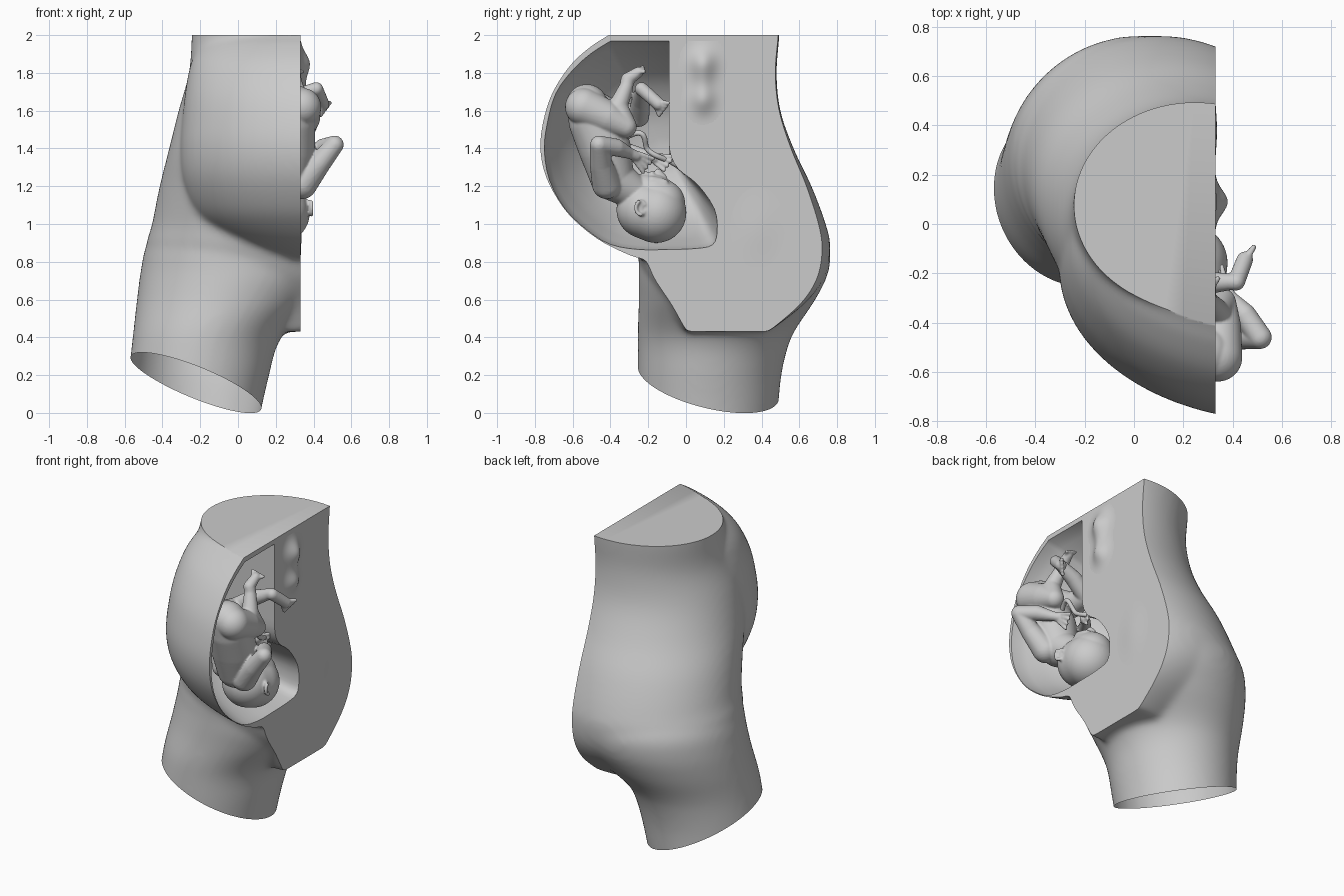
import bpy, bmesh, math
from mathutils import Vector

if "Cube" in bpy.data.objects:
    bpy.data.objects.remove(bpy.data.objects["Cube"])

def make_object(name, bm):
    me = bpy.data.meshes.new(name)
    bmesh.ops.recalc_face_normals(bm, faces=bm.faces[:])
    bm.to_mesh(me)
    bm.free()
    ob = bpy.data.objects.new(name, me)
    bpy.context.collection.objects.link(ob)
    return ob

def bake(ob):
    dg = bpy.context.evaluated_depsgraph_get()
    dg.update()
    me = bpy.data.meshes.new_from_object(ob.evaluated_get(dg))
    ob.modifiers.clear()
    ob.data = me

def blend(ob, voxel, rounds):
    m = ob.modifiers.new("remesh", 'REMESH')
    m.mode, m.voxel_size = 'VOXEL', voxel
    m = ob.modifiers.new("smooth", 'SMOOTH')
    m.factor, m.iterations = 0.5, rounds
    bake(ob)

def smooth(ob, angle=40):
    bpy.ops.object.select_all(action='DESELECT')
    ob.select_set(True)
    bpy.context.view_layer.objects.active = ob
    bpy.ops.object.shade_smooth_by_angle(angle=math.radians(angle))

def skin_rings(bm, rings):
    vs = [[bm.verts.new(p) for p in r] for r in rings]
    n = len(vs[0])
    for a, b in zip(vs, vs[1:]):
        for i in range(n):
            bm.faces.new((a[i], a[(i + 1) % n], b[(i + 1) % n], b[i]))
    bm.faces.new(vs[0])
    bm.faces.new(vs[-1])

def curve_rows(rows, steps=4):
    # Catmull-Rom interpolation through the rows
    out = []
    for i in range(len(rows) - 1):
        p = [rows[max(0, min(len(rows) - 1, i + k))] for k in (-1, 0, 1, 2)]
        for s in range(steps):
            t = s / steps
            out.append([b + .5 * t * (c - a + t * (2*a - 5*b + 4*c - d + t * (3*(b - c) + d - a)))
                        for a, b, c, d in zip(*p)])
    return out + [list(rows[-1])]

def loft(bm, rows, n=64):
    # rows of z, left x, right x, front y, back y
    rings = []
    for z, x0, x1, y0, y1 in curve_rows(rows):
        rings.append([((x0 + x1) / 2 + (x1 - x0) / 2 * math.cos(2 * math.pi * k / n),
                       (y0 + y1) / 2 + (y1 - y0) / 2 * math.sin(2 * math.pi * k / n), z)
                      for k in range(n)])
    skin_rings(bm, rings)

def slice_off(ob, co, no):
    bm = bmesh.new()
    bm.from_mesh(ob.data)
    r = bmesh.ops.bisect_plane(bm, geom=bm.verts[:] + bm.edges[:] + bm.faces[:],
                               plane_co=co, plane_no=no, clear_outer=True)
    edges = [e for e in r['geom_cut'] if isinstance(e, bmesh.types.BMEdge)]
    bmesh.ops.holes_fill(bm, edges=edges, sides=0)
    bmesh.ops.recalc_face_normals(bm, faces=bm.faces[:])
    bm.to_mesh(ob.data)
    bm.free()

def belly_row(z, x0, front):
    # ellipse centred beyond the cut, reaching 'front' on the cut plane
    cy, a = (front + .42) / 2, .6 - x0
    h = (cy - front) / math.sqrt(1 - (.27 / a) ** 2)
    return (z, x0, 1.2 - x0, cy - h, cy + min(h, .42 - cy + .03))

# torso: trunk, belly and thigh lofts blended into one skin
bm = bmesh.new()
loft(bm, [(2.15, -.24, .74, -.33, .50), (2.0, -.245, .74, -.34, .495), (1.8, -.26, .75, -.44, .48),
          (1.6, -.315, .8, -.49, .50), (1.4, -.365, .77, -.47, .57), (1.2, -.415, .72, -.37, .665),
          (1.0, -.455, .69, -.30, .74), (.87, -.485, .68, -.27, .765), (.72, -.42, .66, -.21, .735),
          (.58, -.28, .64, -.1, .63), (.43, -.05, .6, .0, .44)])
loft(bm, [belly_row(*r) for r in
          [(2.15, -.06, -.2), (2.0, -.15, -.41), (1.95, -.2, -.49), (1.85, -.25, -.605), (1.7, -.28, -.705),
           (1.55, -.295, -.755), (1.4, -.305, -.772), (1.25, -.295, -.742), (1.1, -.25, -.66),
           (1.0, -.18, -.57), (.9, -.05, -.435), (.82, .1, -.26)]])
loft(bm, [(-.2, -.62, .09, -.24, .46), (0, -.59, .12, -.25, .485), (.2, -.58, .165, -.255, .505),
          (.35, -.563, .205, -.255, .54), (.45, -.552, .27, -.255, .585), (.6, -.535, .43, -.25, .685),
          (.75, -.515, .55, -.25, .755), (.9, -.48, .55, -.24, .75), (1.1, -.36, .4, -.14, .6)])
torso = make_object("torso", bm)
blend(torso, .018, 14)
slice_off(torso, (.33, 0, 0), (1, 0, 0))
slice_off(torso, (0, 0, 2), (0, 0, 1))
foot_plane = Vector((-.40, -.24, -1)).normalized()
slice_off(torso, (0, 0, .1), foot_plane)

# womb hollow, narrowing with depth
outline = curve_rows([(-.40, 1.968), (-.5, 1.905), (-.6, 1.815), (-.69, 1.69), (-.735, 1.53),
           (-.75, 1.39), (-.722, 1.23), (-.64, 1.08), (-.52, .965), (-.4, .892), (-.25, .865), (-.1, .865),
           (.05, .87), (.14, .89), (.165, .96), (.15, 1.08), (.06, 1.21), (-.04, 1.29), (-.085, 1.38),
           (-.09, 1.5)], 3) + [(-.09, 1.968)]
depths = curve_rows([(.6, 1), (.33, 1), (.2, .925), (.08, .82), (-.04, .67), (-.12, .5), (-.17, .34), (-.2, .12)], 3)
bm = bmesh.new()
skin_rings(bm, [[(x, -.09 + (y + .09) * s, 1.35 + (z - 1.35) * s) for y, z in outline]
                for x, s in depths[3:]])
hollow = make_object("womb_cutter", bm)
hollow.hide_render = True
m = torso.modifiers.new("hollow", 'BOOLEAN')
m.operation, m.object, m.solver = 'DIFFERENCE', hollow, 'EXACT'
bake(torso)
bpy.data.objects.remove(hollow)
# open end of the thigh
bm = bmesh.new()
bm.from_mesh(torso.data)
low = [f for f in bm.faces if f.normal.dot(foot_plane) > .99
       and abs((f.calc_center_median() - Vector((0, 0, .1))).dot(foot_plane)) < .004]
bmesh.ops.delete(bm, geom=low, context='FACES')
bm.to_mesh(torso.data)
bm.free()
smooth(torso)

# soft swellings of the spine, rising out of the cut face
bm = bmesh.new()
bumps = [(.09, 1.85, .05, .065, .075), (.09, 1.66, .04, .06, .07), (.09, 1.76, .015, .05, .06),
         (.38, .98, .008, .1, .15)]
bmesh.ops.create_grid(bm, x_segments=50, y_segments=80, size=1)
for v in bm.verts:
    y, z = .25 + .32 * v.co.x, 1.37 + .6 * v.co.y
    v.co = Vector((.329 + sum(h * math.exp(-((y - a) / sy) ** 2 - ((z - b) / sz) ** 2)
                              for a, b, h, sy, sz in bumps), y, z))
bmesh.ops.delete(bm, geom=[v for v in bm.verts if v.co.x < .3295], context='VERTS')
smooth(make_object("spine_swellings", bm))

# unborn baby: hulls around pairs of balls, blended
bm = bmesh.new()
def ball_points(c):
    x, y, z, r = c
    n = 28 if r > .08 else 12
    for i in range(n + 1):
        a = math.pi * i / n
        for k in range(2 * n if 0 < i < n else 1):
            b = math.pi * k / n
            yield (x + r * math.sin(a) * math.cos(b), y + r * math.sin(a) * math.sin(b), z + r * math.cos(a))

def limb(*balls):
    for a, b in zip(balls, balls[1:]):
        t = bmesh.new()
        for c in (a, b):
            for p in ball_points(c):
                t.verts.new(p)
        bmesh.ops.convex_hull(t, input=t.verts[:])
        bmesh.ops.delete(t, geom=[v for v in t.verts if not v.link_faces], context='VERTS')
        bmesh.ops.recalc_face_normals(t, faces=t.faces[:])
        me = bpy.data.meshes.new("hull")
        t.to_mesh(me)
        t.free()
        bm.from_mesh(me)
        bpy.data.meshes.remove(me)

def digits(base, tip, spread, count, r):
    base, tip, spread = Vector(base), Vector(tip), Vector(spread)
    for i in range(count):
        o = spread * (i - (count - 1) / 2)
        limb((*(base + o * .5), r), (*(tip + o), r * .9))

# head and face
limb((.22, -.215, 1.075, .153), (.22, -.158, 1.06, .16))
limb((.22, -.13, 1.11, .125), (.22, -.17, 1.16, .105), (.22, -.22, 1.18, .085))
limb((.22, -.115, 1.25, .013), (.22, -.148, 1.276, .018))
limb((.2, -.18, 1.266, .014), (.24, -.18, 1.266, .014))
limb((.22, -.215, 1.256, .024), (.22, -.22, 1.24, .024))
for x in (.165, .275):
    limb((x, -.115, 1.215, .024), (x, -.18, 1.225, .03))
# ear
limb(*[(.37 + .02 * (math.cos(a) < 0), -.24 + .026 * math.cos(a), 1.085 + .036 * math.sin(a), .01)
       for a in [math.pi * k / 6 for k in range(1, 12)]])
limb((.36, -.24, 1.07, .022), (.36, -.24, 1.1, .022))
# trunk and neck
limb((.24, -.28, 1.17, .09), (.26, -.39, 1.24, .115), (.27, -.43, 1.4, .138), (.28, -.49, 1.54, .13),
     (.29, -.525, 1.63, .11))
# near arm and hand
limb((.34, -.42, 1.21, .078), (.43, -.45, 1.32, .06), (.512, -.46, 1.42, .048), (.45, -.37, 1.405, .047),
     (.39, -.3, 1.375, .03), (.37, -.265, 1.36, .028))
digits((.37, -.26, 1.355), (.35, -.2, 1.31), (.004, .018, .024), 4, .012)
# far arm and hand
limb((.15, -.38, 1.22, .06), (.09, -.36, 1.4, .046), (.21, -.2, 1.36, .03), (.25, -.165, 1.35, .028))
digits((.25, -.155, 1.345), (.28, -.09, 1.32), (.004, .018, .024), 4, .012)
# near leg and foot
limb((.34, -.54, 1.62, .1), (.345, -.42, 1.565, .09), (.355, -.32, 1.515, .06), (.34, -.36, 1.62, .052),
     (.31, -.315, 1.73, .036), (.3, -.31, 1.765, .036), (.305, -.25, 1.805, .028))
digits((.305, -.25, 1.81), (.305, -.225, 1.818), (.018, .002, -.006), 5, .012)
# far leg and foot
limb((.21, -.53, 1.63, .1), (.16, -.4, 1.58, .08), (.16, -.25, 1.57, .056), (.27, -.24, 1.65, .05),
     (.39, -.235, 1.71, .034), (.415, -.235, 1.715, .036), (.45, -.145, 1.635, .034))
digits((.45, -.145, 1.63), (.462, -.118, 1.608), (.012, .012, .016), 5, .013)
baby = make_object("unborn_baby", bm)
blend(baby, .0065, 5)
smooth(baby, 80)

# umbilical cord
cu = bpy.data.curves.new("umbilical_cord", 'CURVE')
cu.dimensions, cu.bevel_depth, cu.bevel_resolution = '3D', .014, 4
cu.use_fill_caps = True
sp = cu.splines.new('NURBS')
path = [(.29, -.33, 1.45), (.33, -.25, 1.5), (.33, -.21, 1.46), (.28, -.22, 1.4), (.3, -.16, 1.36),
        (.26, -.1, 1.34), (.24, -.04, 1.31), (.2, .0, 1.27)]
sp.points.add(len(path) - 1)
for p, c in zip(sp.points, path):
    p.co = (*c, 1)
sp.use_endpoint_u = True
bpy.context.collection.objects.link(bpy.data.objects.new("umbilical_cord", cu))
